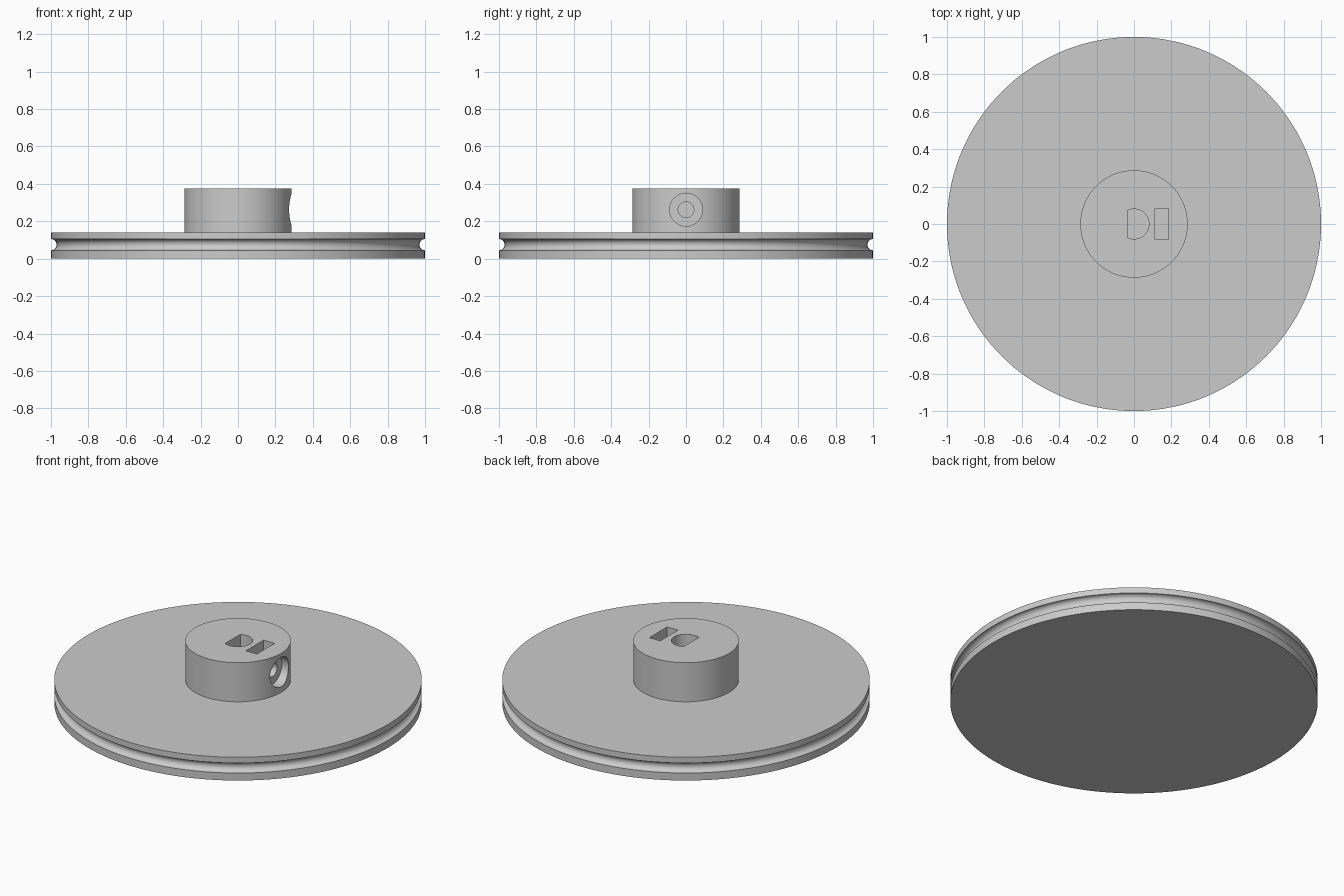
import bpy, bmesh, math
from mathutils import Matrix

if "Cube" in bpy.data.objects:
    bpy.data.objects.remove(bpy.data.objects["Cube"], do_unlink=True)

grey = bpy.data.materials.new("plain grey")
grey.use_nodes = True
grey.diffuse_color = (0.6, 0.6, 0.6, 1)
grey.node_tree.nodes["Principled BSDF"].inputs["Base Color"].default_value = (0.6, 0.6, 0.6, 1)

DISC_TOP, HUB_TOP, HUB_R = 0.14, 0.375, 0.287
SCREW_Z = 0.262


def make_object(name, bm):
    bmesh.ops.recalc_face_normals(bm, faces=bm.faces)
    mesh = bpy.data.meshes.new(name)
    bm.to_mesh(mesh)
    bm.free()
    mesh.materials.append(grey)
    obj = bpy.data.objects.new(name, mesh)
    bpy.context.collection.objects.link(obj)
    return obj


def revolve(name, profile, steps=144):
    bm = bmesh.new()
    verts = [bm.verts.new((r, 0, z)) for r, z in profile]
    edges = [bm.edges.new(pair) for pair in zip(verts, verts[1:])]
    bmesh.ops.spin(bm, geom=verts + edges, cent=(0, 0, 0), axis=(0, 0, 1),
                   angle=math.tau, steps=steps, use_duplicate=False)
    bmesh.ops.remove_doubles(bm, verts=bm.verts, dist=1e-4)
    return make_object(name, bm)


def prism(name, outline, bottom, top):
    bm = bmesh.new()
    face = bm.faces.new([bm.verts.new((x, y, bottom)) for x, y in outline])
    new = bmesh.ops.extrude_face_region(bm, geom=[face])["geom"]
    moved = [v for v in new if isinstance(v, bmesh.types.BMVert)]
    bmesh.ops.translate(bm, verts=moved, vec=(0, 0, top - bottom))
    return make_object(name, bm)


def side_bore(name, radius, x0, x1):
    bm = bmesh.new()
    place = Matrix.Translation(((x0 + x1) / 2, 0, SCREW_Z)) @ Matrix.Rotation(math.pi / 2, 4, 'Y')
    bmesh.ops.create_cone(bm, cap_ends=True, segments=48, radius1=radius,
                          radius2=radius, depth=x1 - x0, matrix=place)
    return make_object(name, bm)


# Grooved disc and hub in one turned profile
groove = [(1 - 0.03 * math.sin(a), 0.075 - 0.03 * math.cos(a))
          for a in (math.pi * i / 16 for i in range(17))]
pulley = revolve("pulley_wheel", [(0, 0), (1, 0)] + groove + [
    (1, DISC_TOP), (HUB_R, DISC_TOP), (HUB_R, HUB_TOP), (0, HUB_TOP)])

# D-shaped shaft hole, nut slot, and stepped set screw hole
half = math.acos(-0.035 / 0.08)
d_outline = [(0.08 * math.cos(a), 0.08 * math.sin(a))
             for a in (half * (i / 20 - 1) for i in range(41))]
slot = [(0.112, -0.084), (0.184, -0.084), (0.184, 0.084), (0.112, 0.084)]
cutters = [
    prism("shaft_hole_cutter", d_outline, DISC_TOP, 0.5),
    prism("nut_slot_cutter", slot, 0.175, 0.5),
    side_bore("screw_hole_cutter", 0.042, 0.02, 0.4),
    side_bore("screw_head_cutter", 0.088, 0.23, 0.4),
]
for cutter in cutters:
    mod = pulley.modifiers.new(cutter.name, 'BOOLEAN')
    mod.operation = 'DIFFERENCE'
    mod.solver = 'EXACT'
    mod.object = cutter

# Bake the cuts, drop the cutters and smooth the round faces
bpy.context.view_layer.objects.active = pulley
bpy.ops.object.select_all(action='DESELECT')
pulley.select_set(True)
for cutter in cutters:
    bpy.ops.object.modifier_apply(modifier=cutter.name)
    bpy.data.objects.remove(cutter, do_unlink=True)
bpy.ops.object.shade_smooth_by_angle(angle=math.radians(30))
